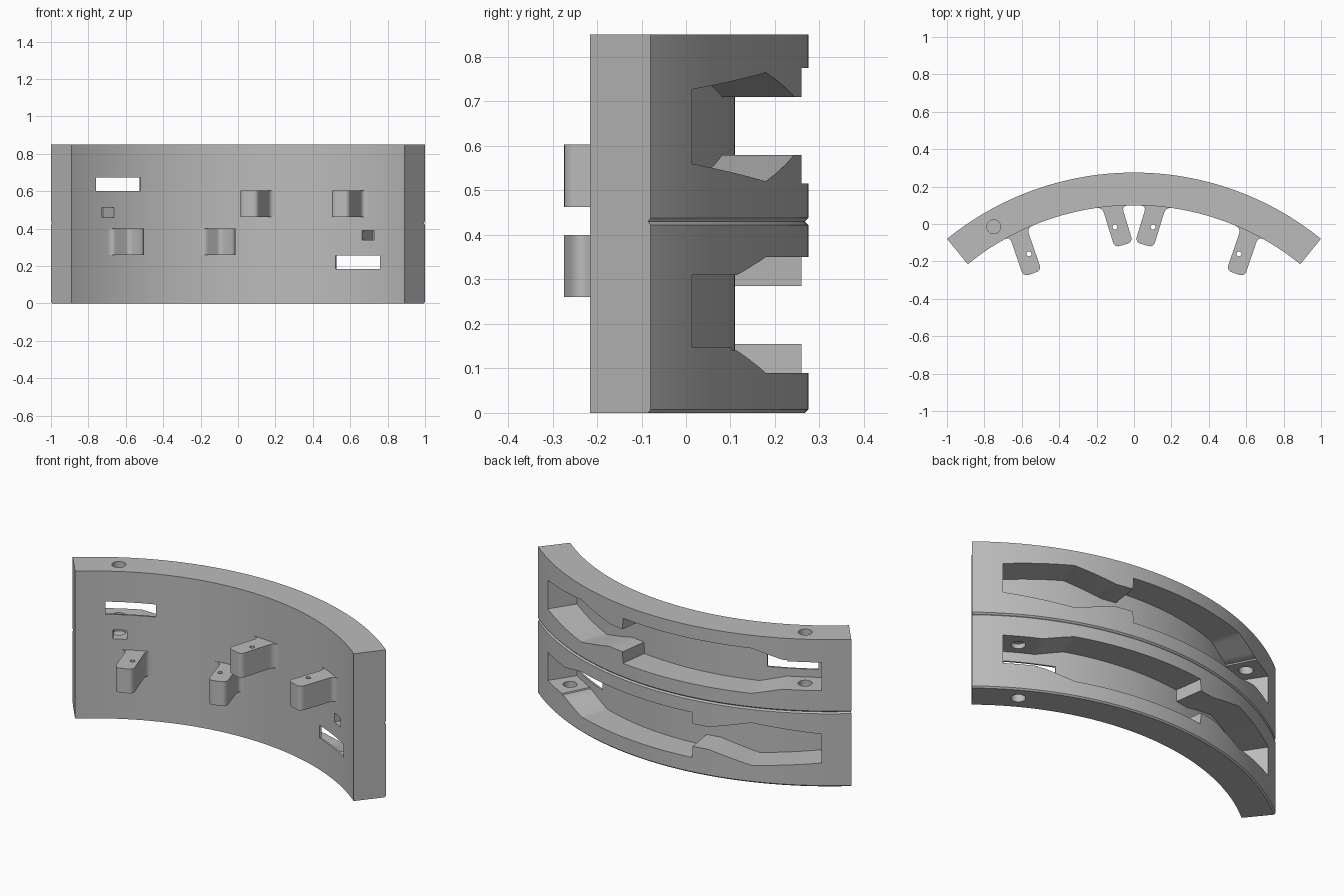
import bpy, bmesh
from math import sin, cos, radians, atan2, hypot, pi
from mathutils import Vector

if "Cube" in bpy.data.objects:
    bpy.data.objects.remove(bpy.data.objects["Cube"])

CY = -1.311                              # centre of the arc on the y axis
R_IN, R_FLOOR, R_OUT = 1.411, 1.421, 1.586
HALF = 39.05                             # half angle of the plate
HEIGHT, TURN = 0.85, 0.865               # TURN: z sum under the half-turn

grey = bpy.data.materials.new("plain grey")
grey.use_nodes = True
grey.diffuse_color = (0.5, 0.5, 0.5, 1)
grey.node_tree.nodes["Principled BSDF"].inputs["Base Color"].default_value = (0.5, 0.5, 0.5, 1)


def polar(deg, r):
    return r * sin(radians(deg)), CY + r * cos(radians(deg))


def finish(name, bm):
    bmesh.ops.recalc_face_normals(bm, faces=bm.faces)
    mesh = bpy.data.meshes.new(name)
    bm.to_mesh(mesh)
    bm.free()
    mesh.materials.append(grey)
    obj = bpy.data.objects.new(name, mesh)
    bpy.context.collection.objects.link(obj)
    return obj


def loft(name, rings):
    """Skin closed (radius, z) sections placed at angles round the arc."""
    bm = bmesh.new()
    loops = [[bm.verts.new((*polar(a, r), z)) for r, z in pts] for a, pts in rings]
    for p, q in zip(loops, loops[1:]):
        for i in range(len(p)):
            j = (i + 1) % len(p)
            bm.faces.new((p[i], p[j], q[j], q[i]))
    bm.faces.new(loops[0])
    bm.faces.new(loops[-1])
    return finish(name, bm)


def band(name, keys, r0, r1, flip=None):
    """Arc-shaped block through (angle, bottom, top) keys; flip turns it over."""
    rings = []
    for (a, b, t), (a2, b2, t2) in zip(keys, keys[1:]):
        n = max(1, round(abs(a2 - a)))
        rings += [(a + (a2 - a) * k / n, b + (b2 - b) * k / n, t + (t2 - t) * k / n) for k in range(n)]
    rings.append(keys[-1])
    if flip:
        rings = [(-a, flip - t, flip - b) for a, b, t in rings]
    return loft(name, [(a, [(r0, b), (r1, b), (r1, t), (r0, t)]) for a, b, t in rings])


def prism(name, outline, z0, z1):
    bm = bmesh.new()
    face = bm.faces.new([bm.verts.new((x, y, z0)) for x, y in outline])
    top = bmesh.ops.extrude_face_region(bm, geom=[face])["geom"]
    bmesh.ops.translate(bm, vec=(0, 0, z1 - z0), verts=[v for v in top if isinstance(v, bmesh.types.BMVert)])
    return finish(name, bm)


def rod(name, x, y, r, z0, z1):
    circle = [(x + r * cos(k * pi / 16), y + r * sin(k * pi / 16)) for k in range(32)]
    return prism(name, circle, z0, z1)


def cut(obj, cutter):
    cutter.hide_render = True
    mod = obj.modifiers.new("cut", 'BOOLEAN')
    mod.operation, mod.solver, mod.object = 'DIFFERENCE', 'EXACT', cutter
    bpy.context.view_layer.objects.active = obj
    bpy.ops.object.modifier_apply(modifier=mod.name)
    bpy.data.objects.remove(cutter)


def smooth(obj):
    bpy.ops.object.select_all(action='DESELECT')
    obj.select_set(True)
    bpy.context.view_layer.objects.active = obj
    bpy.ops.object.shade_smooth_by_angle(angle=radians(25))


# Curved plate with a chamfered foot and a seam groove
c, seam = 0.008, 0.43
section = [(R_IN, 0), (R_OUT - c, 0), (R_OUT, c), (R_OUT, seam - c), (R_OUT - c, seam),
           (R_OUT, seam + c), (R_OUT, HEIGHT), (R_IN, HEIGHT)]
plate = loft("curved_plate", [(-HALF + 2 * HALF * k / 96, section) for k in range(97)])

# Long stepped pocket, with its pad at the narrow end
pocket = [(33.4, .147, .31), (27, .147, .31), (26.9, .14, .31), (26, .14, .31), (20, .09, .35),
          (-8, .09, .35), (-8.1, .155, .285), (-11.5, .155, .285), (-20, .1, .345), (-33.4, .138, .305)]
window = [(21.7, .183, .256), (32.6, .183, .256)]
nut_slot = [(28, .338, .39), (31, .338, .39)]

for flip in (False, True):
    cut(plate, band("pocket_cutter", pocket, R_FLOOR, 1.65, TURN if flip else None))
    cut(plate, band("window_cutter", window, 1.37, 1.44, 0.857 if flip else None))
    cut(plate, band("nut_slot_cutter", nut_slot, 1.37, 1.535, HEIGHT if flip else None))
    z0, z1 = (0.45, 0.95) if flip else (-0.1, 0.4)
    cut(plate, rod("bolt_hole_cutter", -0.75 if flip else 0.75, -0.015, 0.037, z0, z1))
smooth(plate)


def lug_outline(hole, tilt, v0, v1):
    """Tilted tab with a rounded tip and filleted root on the inner arc."""
    h = Vector(hole)
    u = Vector((-sin(radians(tilt)), -cos(radians(tilt))))
    v = Vector((-u.y, u.x))
    tip, rad, fil = 0.105, 0.028, 0.035
    centre = Vector((0, CY))

    def root(side, s):
        d = 0.0
        while (h + v * side + u * d - centre).length < R_IN:
            d -= 0.001
        hit = h + v * side + u * d
        start = hit + u * fil
        ang = atan2(hit.x, hit.y - CY) + s * fil / R_IN
        end = centre + Vector((sin(ang), cos(ang))) * R_IN
        pts = [start.lerp(hit, k / 6).lerp(hit.lerp(end, k / 6), k / 6) for k in range(7)]
        return pts, ang

    def corner(side, s):
        o = h + v * (side - s * rad) + u * (tip - rad)
        return [o + v * s * rad * cos(k * pi / 12) + u * rad * sin(k * pi / 12) for k in range(7)]

    right, a1 = root(v1, 1)
    left, a0 = root(v0, -1)
    base = [Vector(centre + Vector((sin(a), cos(a))) * (R_IN + 0.005))
            for a in [a1 + (a0 - a1) * k / 6 for k in range(7)]]
    return [tuple(p) for p in corner(v0, -1) + corner(v1, 1)[::-1] + right + base + left[::-1]]


# Four drilled lugs inside the curve: right-hand pair high, mirrored pair low
lugs = [("inner", (0.102, -0.016), 17, -0.068, 0.034), ("outer", (0.561, -0.16), 19, -0.034, 0.068)]
for label, hole, tilt, v0, v1 in lugs:
    outline = lug_outline(hole, tilt, v0, v1)
    for side, s, z0 in (("left", 1, 0.463), ("right", -1, 0.26)):
        lug = prism(f"{side}_{label}_lug", [(s * x, y) for x, y in outline], z0, z0 + 0.14)
        cut(lug, rod("pin_hole_cutter", s * hole[0], hole[1], 0.013, z0 - 0.1, z0 + 0.3))
        smooth(lug)
